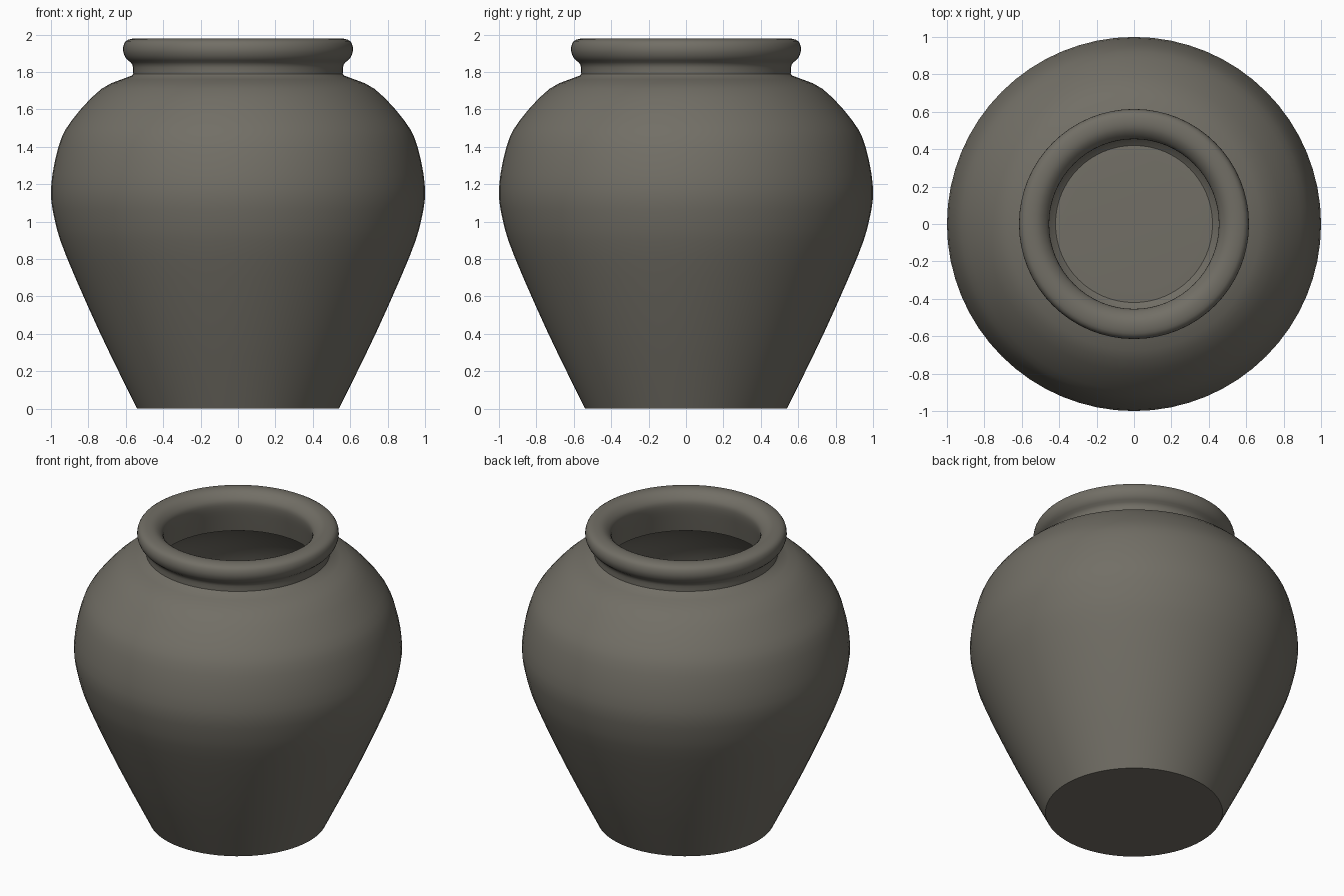
import bpy
import bmesh
import math
from mathutils import Vector

SEGMENTS = 64

default_cube = bpy.data.objects.get("Cube")
if default_cube:
    bpy.data.objects.remove(default_cube, do_unlink=True)


def make_material(name, colour):
    material = bpy.data.materials.new(name)
    material.use_nodes = True
    material.diffuse_color = colour
    material.node_tree.nodes["Principled BSDF"].inputs["Base Color"].default_value = colour
    return material


def smooth_curve(points, steps):
    """Pass a rounded curve through (radius, height) points."""
    points = [Vector((radius, 0, height)) for radius, height in points]
    first = points[0] * 2 - points[1]
    last = points[-1] * 2 - points[-2]
    padded = [first] + points + [last]
    curve = []
    for before, start, end, after in zip(padded, padded[1:], padded[2:], padded[3:]):
        for step in range(steps):
            t = step / steps
            slope_in = (end - before) / 2
            slope_out = (after - start) / 2
            curve.append(start * (2 * t**3 - 3 * t**2 + 1) + slope_in * (t**3 - 2 * t**2 + t)
                         + end * (3 * t**2 - 2 * t**3) + slope_out * (t**3 - t**2))
    return curve + [points[-1]]


def lathe(name, profile, material):
    """Revolve a profile around the upright axis."""
    bm = bmesh.new()
    verts = [bm.verts.new(point) for point in profile]
    edges = [bm.edges.new(pair) for pair in zip(verts, verts[1:])]
    bmesh.ops.spin(bm, geom=verts + edges, cent=(0, 0, 0), axis=(0, 0, 1),
                   angle=math.tau, steps=SEGMENTS, use_duplicate=False)
    bmesh.ops.remove_doubles(bm, verts=bm.verts, dist=0.0005)
    bmesh.ops.recalc_face_normals(bm, faces=bm.faces)
    mesh = bpy.data.meshes.new(name)
    bm.to_mesh(mesh)
    bm.free()
    mesh.materials.append(material)
    pot = bpy.data.objects.new(name, mesh)
    bpy.context.collection.objects.link(pot)
    bpy.ops.object.select_all(action="DESELECT")
    pot.select_set(True)
    bpy.context.view_layer.objects.active = pot
    bpy.ops.object.shade_smooth_by_angle(angle=math.radians(40))
    return pot


clay = make_material("warm grey clay", (0.168, 0.158, 0.132, 1))

# Outer body, from the foot up to the shoulder
body = smooth_curve([(0.55, 0.02), (0.74, 0.41), (0.92, 0.82), (0.98, 1.01), (1, 1.18),
                     (0.96, 1.4), (0.89, 1.54), (0.73, 1.71), (0.57, 1.78)], 3)

# Neck and rolled lip
lip = smooth_curve([(0.56, 1.79), (0.565, 1.84), (0.6, 1.875), (0.615, 1.92),
                    (0.6, 1.965), (0.55, 1.98), (0.5, 1.97), (0.46, 1.93),
                    (0.455, 1.88), (0.47, 1.8)], 3)

# Hollow inside, from the neck down to the floor
hollow = smooth_curve([(0.49, 1.71), (0.66, 1.62), (0.81, 1.46), (0.89, 1.2),
                       (0.82, 0.85), (0.65, 0.47), (0.46, 0.13), (0.36, 0.1)], 3)

foot = [Vector((0, 0, 0)), Vector((0.54, 0, 0))]
floor = [Vector((0, 0, 0.1))]
lathe("pot", foot + body + lip + hollow + floor, clay)
